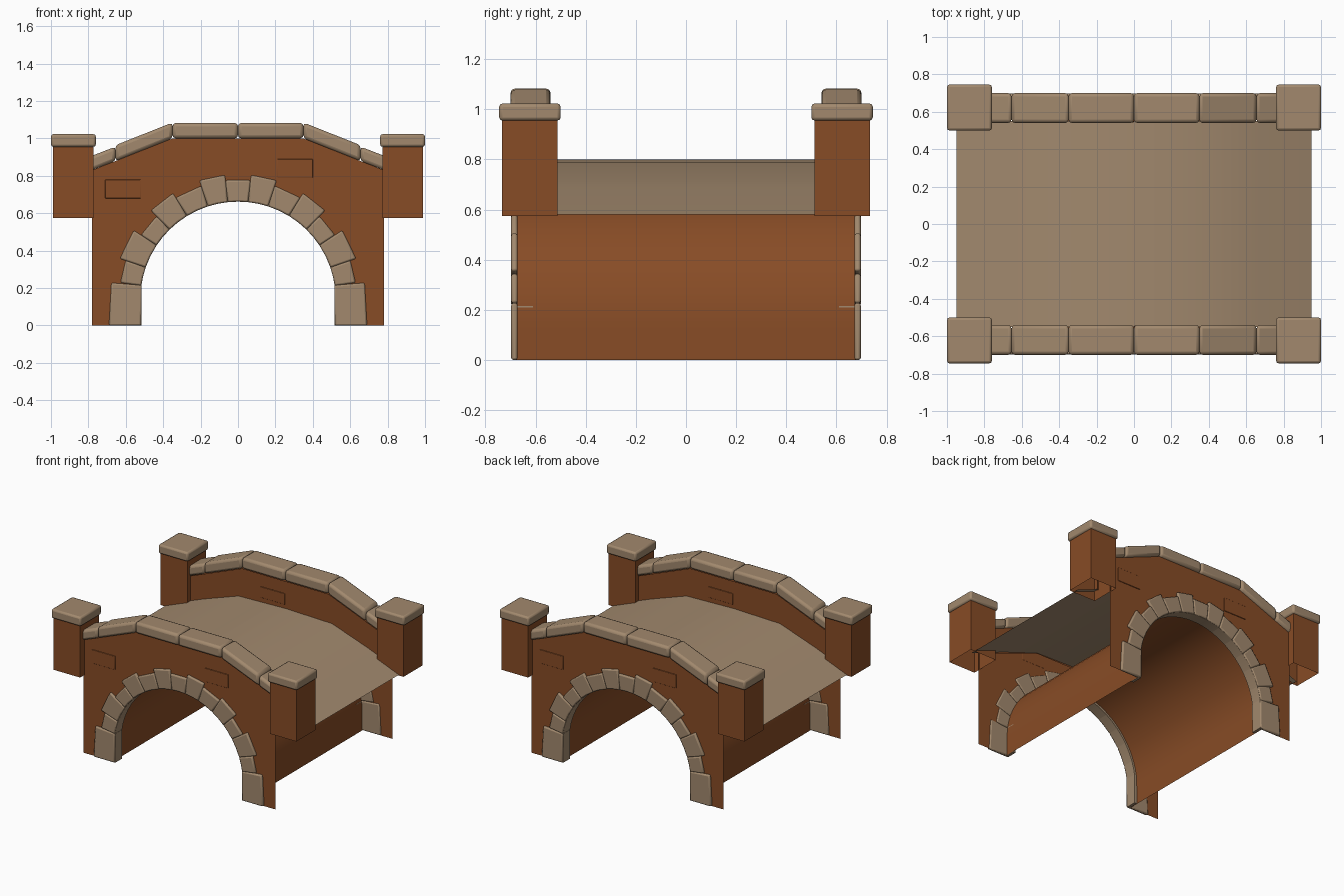
import bpy, bmesh, math
from mathutils import Vector

if "Cube" in bpy.data.objects:
    bpy.data.objects.remove(bpy.data.objects["Cube"])


def material(name, col):
    m = bpy.data.materials.new(name)
    m.diffuse_color = (*col, 1)
    m.use_nodes = True
    m.node_tree.nodes["Principled BSDF"].inputs["Base Color"].default_value = m.diffuse_color
    return m


BRICK = material("brown brick", (0.245, 0.072, 0.019))
STONE = material("tan stone", (0.36, 0.25, 0.155))


def finish(name, bm, mat, bevel=0.0):
    me = bpy.data.meshes.new(name)
    bm.to_mesh(me)
    bm.free()
    me.materials.append(mat)
    ob = bpy.data.objects.new(name, me)
    bpy.context.collection.objects.link(ob)
    bpy.ops.object.select_all(action='DESELECT')
    ob.select_set(True)
    bpy.context.view_layer.objects.active = ob
    if bevel:
        mod = ob.modifiers.new("soft edges", 'BEVEL')
        mod.width = bevel
        mod.segments = 2
        mod.limit_method = 'ANGLE'
        mod.angle_limit = math.radians(40)
    bpy.ops.object.shade_smooth_by_angle(angle=math.radians(35))
    return ob


def prism(name, pts, y0, y1, mat, bevel=0.0, open_bottom=False):
    """Solid from an x-z outline pulled along y."""
    bm = bmesh.new()
    a = [bm.verts.new((x, y0, z)) for x, z in pts]
    b = [bm.verts.new((x, y1, z)) for x, z in pts]
    n = len(pts)
    bm.faces.new(a)
    bm.faces.new(b)
    for i in range(n):
        j = (i + 1) % n
        bm.faces.new((a[i], a[j], b[j], b[i]))
    bmesh.ops.recalc_face_normals(bm, faces=bm.faces)
    if open_bottom:
        bm.faces.ensure_lookup_table()
        low = [f for f in bm.faces if f.normal.z < -0.9]
        bmesh.ops.delete(bm, geom=low, context='FACES_ONLY')
    return finish(name, bm, mat, bevel)


def sheet(name, pts, y, mat, facing):
    """Flat x-z panel facing along y."""
    bm = bmesh.new()
    f = bm.faces.new([bm.verts.new((x, y, z)) for x, z in pts])
    f.normal_update()
    if f.normal.y * facing < 0:
        f.normal_flip()
    return finish(name, bm, mat)


def strip(name, pts, y0, y1, mat, toward):
    """Open surface from an x-z path pulled along y, facing a point."""
    bm = bmesh.new()
    rows = [(bm.verts.new((x, y0, z)), bm.verts.new((x, y1, z))) for x, z in pts]
    for p, q in zip(rows, rows[1:]):
        f = bm.faces.new((p[0], q[0], q[1], p[1]))
        f.normal_update()
        if f.normal.dot(Vector(toward) - f.calc_center_median()) < 0:
            f.normal_flip()
    return finish(name, bm, mat)


def box(x0, x1, z0, z1):
    return [(x0, z0), (x1, z0), (x1, z1), (x0, z1)]


SPRING = 0.14          # height of the arch centre


def polar(r, deg):
    a = math.radians(deg)
    return (r * math.cos(a), SPRING + r * math.sin(a))


def arc(r, a0, a1, n):
    return [polar(r, a0 + (a1 - a0) * i / n) for i in range(n + 1)]


# vault under the bridge
R = 0.54
vault = [(R, 0)] + arc(R, 0, 180, 28) + [(-R, 0)]
strip("arch_vault", vault, -0.68, 0.68, BRICK, (0, 0, SPRING))

# road deck, a thin humped sheet
deck = [(-0.95, 0.58), (-0.67, 0.69), (-0.38, 0.79), (0, 0.80),
        (0.38, 0.79), (0.67, 0.69), (0.95, 0.58)]
strip("road_deck", deck, -0.55, 0.55, STONE, (0, 0, 50))

# arch stones on the right half: start angle, end angle, outer radius
STONES = [(8, 19, 0.635), (19, 33.5, 0.668), (33.5, 45.5, 0.622),
          (45.5, 58.5, 0.665), (58.5, 72, 0.637), (72, 84, 0.668)]
TOP_LINE = [(-0.78, 0.83), (-0.35, 1.0), (0.35, 1.0), (0.78, 0.83)]
INNER_R = 0.522

for s, side in ((-1, "front"), (1, "back")):
    # outer wall with the arch opening, and the inner parapet face
    sheet(side + "_wall", [(-0.78, 0)] + TOP_LINE + [(0.78, 0)] + vault,
          s * 0.68, BRICK, s)
    low = [(0.78, 0.64), (0.38, 0.785), (-0.38, 0.785), (-0.78, 0.64)]
    sheet(side + "_parapet_inside", TOP_LINE + low, s * 0.55, BRICK, -s)

    # arch stones: face plate plus a lining that turns into the vault
    ring = []
    for a0, a1, ro in STONES:
        ring += [(a0, a1, ro), (180 - a1, 180 - a0, ro)]
    ring.append((84, 96, 0.64))
    for a0, a1, ro in ring:
        inner = arc(INNER_R, a0, a1, 2)
        prism(side + "_arch_stone", inner + [polar(ro, a1), polar(ro, a0)],
              s * 0.672, s * 0.697, STONE, 0.009)
        prism(side + "_arch_lining", inner + arc(0.537, a1, a0, 2),
              s * 0.61, s * 0.69, STONE)
    for m in (-1, 1):
        foot = [(m * 0.517, 0), (m * 0.69, 0), (m * 0.677, 0.228), (m * 0.515, 0.215)]
        prism(side + "_foot_stone", foot, s * 0.672, s * 0.697, STONE, 0.009)
        lining = [(m * 0.517, 0), (m * 0.537, 0), (m * 0.535, 0.215), (m * 0.515, 0.215)]
        prism(side + "_foot_lining", lining, s * 0.61, s * 0.69, STONE)

        # coping stones along the parapet
        for x0, z0, x1, z1, h in ((0, 1.0, 0.35, 1.0, 0.083),
                                  (0.35, 1.0, 0.655, 0.879, 0.085),
                                  (0.655, 0.879, 0.82, 0.815, 0.077)):
            cop = [(m * x0, z0), (m * x1, z1), (m * x1, z1 + h), (m * x0, z0 + h)]
            prism(side + "_coping_stone", cop, s * 0.54, s * 0.70, STONE, 0.018)

        # corner piers, open underneath, with stone caps
        x0, x1 = sorted((m * 0.772, m * 0.988))
        prism(side + "_pier", box(x0, x1, 0.575, 0.965),
              s * 0.513, s * 0.733, BRICK, open_bottom=True)
        x0, x1 = sorted((m * 0.76, m * 1.0))
        prism(side + "_pier_cap", box(x0, x1, 0.955, 1.023),
              s * 0.50, s * 0.745, STONE, 0.013)

    # slightly raised bricks, turned half round for the back
    for xa, xb, za, zb, ya, yb in ((-0.71, -0.52, 0.68, 0.78, 0.679, 0.686),
                                   (0.21, 0.40, 0.79, 0.89, 0.679, 0.686),
                                   (0.0, 0.2, 0.83, 0.91, 0.551, 0.544)):
        x0, x1 = sorted((-s * xa, -s * xb))
        prism(side + "_raised_brick", box(x0, x1, za, zb), s * ya, s * yb, BRICK, 0.003)
